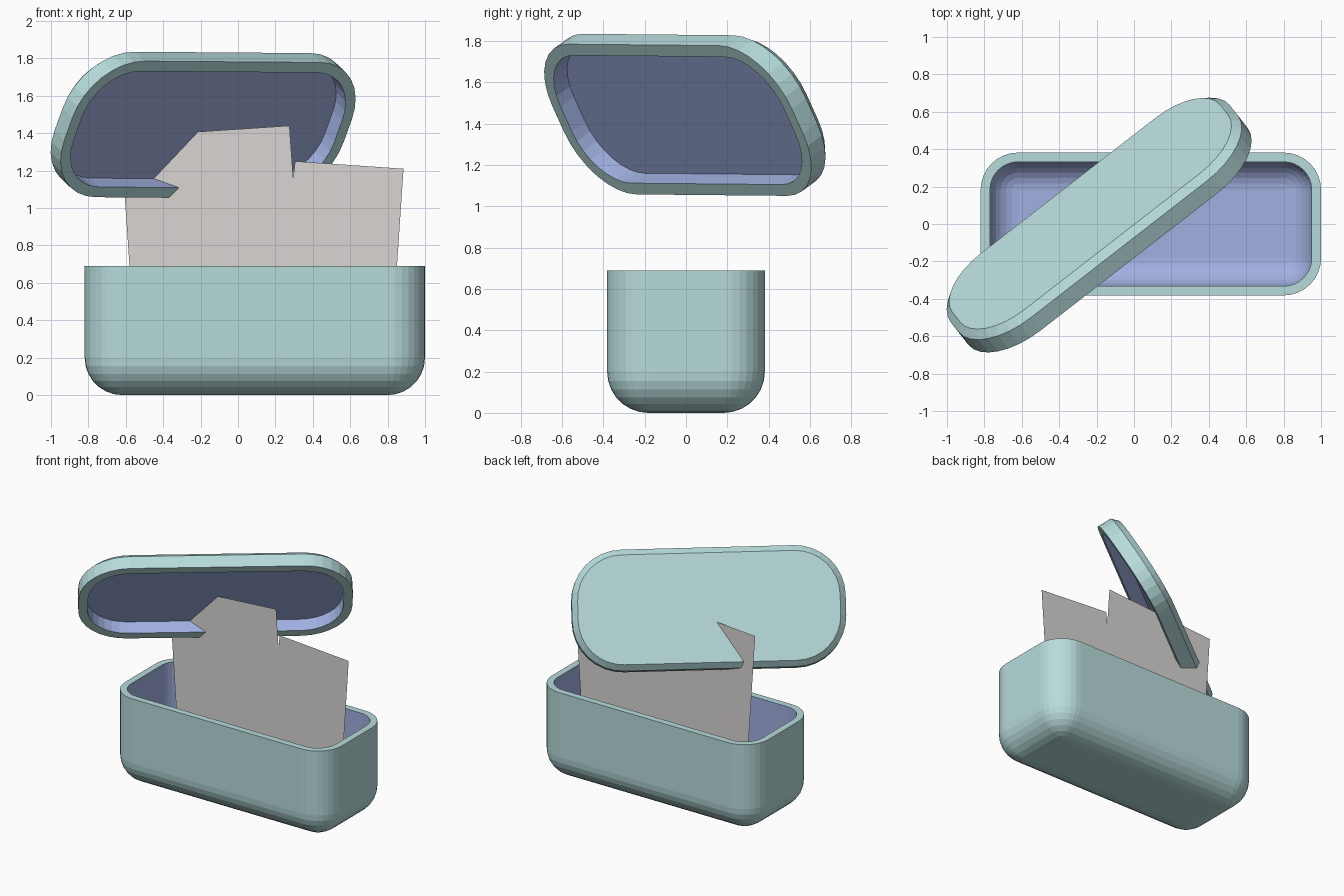
import bpy, bmesh, math
from mathutils import Matrix, Vector

cube = bpy.data.objects.get("Cube")
if cube:
    bpy.data.objects.remove(cube, do_unlink=True)


def material(name, srgb):
    color = [((c + 0.055) / 1.055) ** 2.4 for c in srgb] + [1]
    m = bpy.data.materials.new(name)
    m.use_nodes = True
    m.diffuse_color = color
    m.node_tree.nodes["Principled BSDF"].inputs["Base Color"].default_value = color
    return m


shell = material("pale teal", (0.72, 0.86, 0.86))
lining = material("lavender lining", (0.63, 0.69, 0.88))
paper = material("warm grey paper", (0.85, 0.835, 0.825))


def add_object(name, bm, mats):
    mesh = bpy.data.meshes.new(name)
    bm.to_mesh(mesh)
    bm.free()
    for m in mats:
        mesh.materials.append(m)
    obj = bpy.data.objects.new(name, mesh)
    bpy.context.collection.objects.link(obj)
    return obj


def rounded_rect(hx, hy, r, z, seg=8):
    """Ring of points around a rectangle with rounded corners."""
    pts = []
    for k, (sx, sy) in enumerate(((1, 1), (-1, 1), (-1, -1), (1, -1))):
        for i in range(seg + 1):
            a = math.pi / 2 * (k + i / seg)
            pts.append((sx * (hx - r) + r * math.cos(a),
                        sy * (hy - r) + r * math.sin(a), z))
    return pts


def tray(name, rings, first_inner):
    """Loft rings from the outer cap over the rim to the inner cap."""
    bm = bmesh.new()
    loops = [[bm.verts.new(p) for p in rounded_rect(*r)] for r in rings]
    n = len(loops[0])
    bm.faces.new(loops[0][::-1])
    for k, (a, b) in enumerate(zip(loops, loops[1:])):
        for i in range(n):
            j = (i + 1) % n
            f = bm.faces.new((a[i], a[j], b[j], b[i]))
            f.material_index = int(k >= first_inner)
    bm.faces.new(loops[-1]).material_index = 1
    bmesh.ops.remove_doubles(bm, verts=bm.verts, dist=0.0005)
    bmesh.ops.recalc_face_normals(bm, faces=bm.faces)
    return add_object(name, bm, (shell, lining))


# Box: filleted outside, flat rim, filleted lining
HX, HY, R, TOP, WALL, STEPS = 0.91, 0.382, 0.2, 0.69, 0.05, 7


def fillet(inset):
    r = R - inset
    out = []
    for i in range(STEPS + 1):
        a = math.pi / 2 * i / STEPS
        d = r * (1 - math.sin(a))
        out.append((HX - inset - d, HY - inset - d, r - d,
                    inset + r * (1 - math.cos(a))))
    return out


outer = fillet(0) + [(HX, HY, R, TOP)]
inner = [(HX - WALL, HY - WALL, R - WALL, TOP)] + fillet(WALL)[::-1]
box = tray("box", outer + inner, len(outer))
box.location.x = 0.09

# Lid: shallow chamfered tray, rim at local z = 0, tilted open above the box
LX, LY, LR, LH, CH, LW, DEPTH = 0.945, 0.42, 0.35, 0.14, 0.04, 0.063, 0.095
lid = tray("lid", [
    (LX - CH, LY - CH, LR - CH, LH),
    (LX, LY, LR, LH - CH),
    (LX, LY, LR, 0),
    (LX - LW, LY - LW, LR - LW, 0),
    (LX - LW, LY - LW, LR - LW, DEPTH),
], 3)
along = Vector((0.79, 0.613, -0.006)).normalized()
across = Vector((-0.307, 0.395, -0.866))
normal = along.cross(across).normalized()
across = normal.cross(along)
turn = Matrix((along, across, normal)).transposed()
lid.matrix_world = Matrix.Translation((-0.16, -0.04, 1.418)) @ turn.to_4x4()

# Paper: one thin upright sheet with a stepped, notched top edge
bm = bmesh.new()
outline = [(-0.54, 0.1), (0.81, 0.1), (0.885, 1.21), (0.305, 1.25),
           (0.295, 1.16), (0.275, 1.44), (-0.627, 1.38)]
bm.faces.new([bm.verts.new((x, 0.065, z)) for x, z in outline])
add_object("paper_sheet", bm, (paper,))
